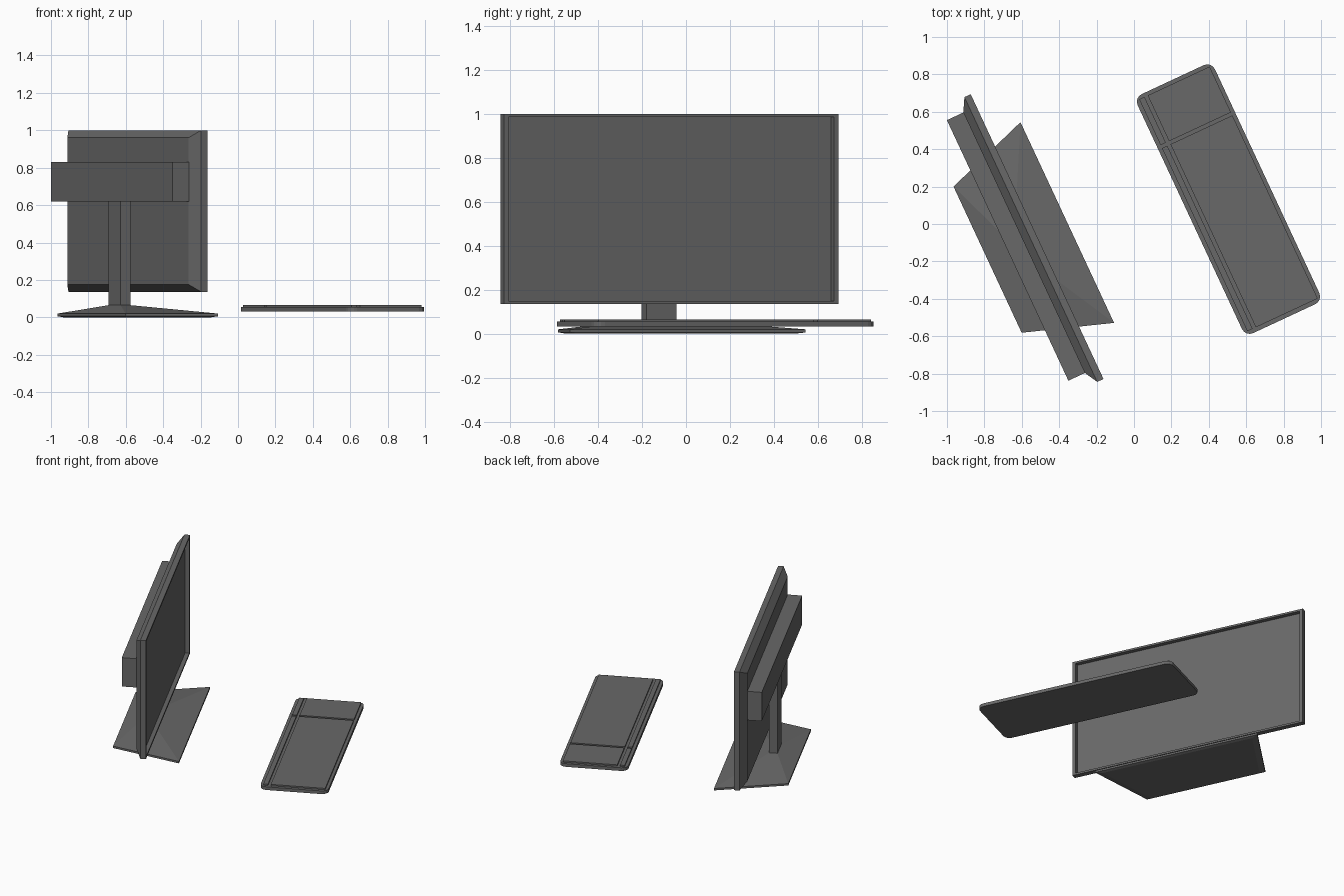
import bpy, bmesh
from math import radians

if "Cube" in bpy.data.objects:
    bpy.data.objects.remove(bpy.data.objects["Cube"], do_unlink=True)

TURN = radians(-65)  # everything sits turned on the desk

grey = bpy.data.materials.new("dark_grey")
grey.use_nodes = True
colour = (0.14, 0.14, 0.14, 1)
grey.diffuse_color = colour
grey.node_tree.nodes["Principled BSDF"].inputs["Base Color"].default_value = colour


def finish(name, bm):
    bmesh.ops.recalc_face_normals(bm, faces=bm.faces)
    mesh = bpy.data.meshes.new(name)
    bm.to_mesh(mesh)
    bm.free()
    mesh.materials.append(grey)
    obj = bpy.data.objects.new(name, mesh)
    obj.rotation_euler.z = TURN
    bpy.context.collection.objects.link(obj)
    return obj


def loft(name, rings):
    """Join rings of four points and cap both ends."""
    bm = bmesh.new()
    loops = [[bm.verts.new(p) for p in ring] for ring in rings]
    for a, b in zip(loops, loops[1:]):
        for i in range(4):
            j = (i + 1) % 4
            bm.faces.new((a[i], a[j], b[j], b[i]))
    bm.faces.new(loops[0])
    bm.faces.new(loops[-1])
    return finish(name, bm)


def flat_ring(x0, x1, y0, y1, z):
    return [(x0, y0, z), (x1, y0, z), (x1, y1, z), (x0, y1, z)]


def upright_ring(half_w, half_h, y):
    cx, cz = -0.158, 0.568
    return [(cx + sx * half_w, y, cz + sz * half_h)
            for sx, sz in ((-1, -1), (1, -1), (1, 1), (-1, 1))]


def box(name, x0, x1, y0, y1, z0, z1):
    return loft(name, [flat_ring(x0, x1, y0, y1, z) for z in (z0, z1)])


# Monitor: chamfered back, frame and sunken screen
loft("monitor", [
    upright_ring(0.768, 0.393, -0.575),
    upright_ring(0.84, 0.432, -0.535),
    upright_ring(0.84, 0.432, -0.498),
    upright_ring(0.816, 0.418, -0.498),
    upright_ring(0.816, 0.418, -0.526),
])

# Rear housing and pole
box("rear_housing", -0.926, 0.611, -0.672, -0.575, 0.62, 0.83)
POLE = (-0.231, -0.081, -0.655, -0.597)
box("stand_pole", *POLE, 0.06, 0.63)


# Trapezoid base rising to the foot of the pole
def base_ring(scale, z):
    cx, cy = -0.158, -0.555
    return [(cx + scale * x, cy + scale * y, z) for x, y in
            ((-0.431, -0.235), (0.431, -0.235), (0.592, 0.235), (-0.592, 0.235))]


loft("stand_base", [base_ring(0.92, 0), base_ring(1, 0.006), base_ring(1, 0.02),
                    flat_ring(*POLE, 0.065)])

# Keyboard body with rounded corners
body = box("keyboard_body", -0.612, 0.798, 0.286, 0.742, 0.032, 0.055)
bm = bmesh.new()
bm.from_mesh(body.data)
corners = [e for e in bm.edges if abs(e.verts[0].co.z - e.verts[1].co.z) > 0.01]
bmesh.ops.bevel(bm, geom=corners, offset=0.045, segments=4, profile=0.5, affect='EDGES')
bm.to_mesh(body.data)
bm.free()

# Raised key blocks: a narrow strip and a wide field, each in two lengths
for length, x0, x1 in (("short", -0.592, -0.322), ("long", -0.304, 0.776)):
    for width, y0, y1 in (("strip", 0.307, 0.338), ("field", 0.357, 0.722)):
        box(f"{length}_key_{width}", x0, x1, y0, y1, 0.05, 0.065)
